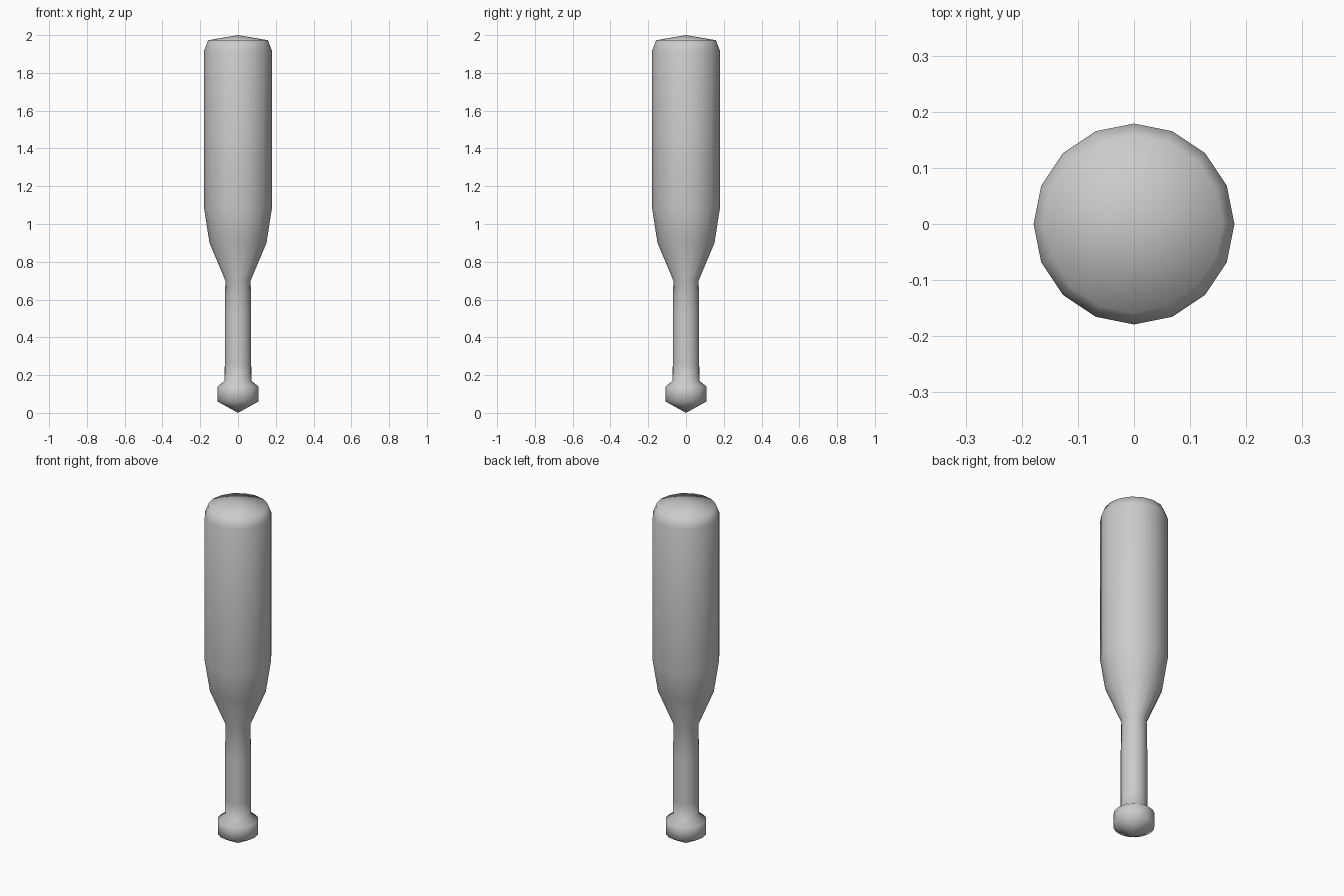
import bpy, bmesh, math

if "Cube" in bpy.data.objects:
    bpy.data.objects.remove(bpy.data.objects["Cube"])

SIDES = 16


def lathe(name, profile):
    """Revolve (radius, z) points; radius 0 makes a single pole point."""
    bm = bmesh.new()
    rings = []
    for r, z in profile:
        if r == 0:
            rings.append([bm.verts.new((0, 0, z))] * SIDES)
        else:
            rings.append([bm.verts.new((r * math.cos(2 * math.pi * i / SIDES),
                                        r * math.sin(2 * math.pi * i / SIDES), z))
                          for i in range(SIDES)])
    for a, b in zip(rings, rings[1:]):
        for i in range(SIDES):
            j = (i + 1) % SIDES
            bm.faces.new(dict.fromkeys((a[i], a[j], b[j], b[i])))
    bmesh.ops.recalc_face_normals(bm, faces=bm.faces)
    for f in bm.faces:
        f.smooth = True
    mesh = bpy.data.meshes.new(name)
    bm.to_mesh(mesh)
    bm.free()
    obj = bpy.data.objects.new(name, mesh)
    bpy.context.collection.objects.link(obj)
    return obj


# Whole bat: pointed knob, slim handle, tapered shoulder, barrel, domed end
lathe("bat", [
    (0, 0.0), (0.108, 0.06), (0.108, 0.14), (0.071, 0.17),
    (0.070, 0.26), (0.070, 0.52), (0.067, 0.70),
    (0.151, 0.90), (0.179, 1.08),
    (0.179, 1.92), (0.158, 1.973), (0, 2.0),
])
